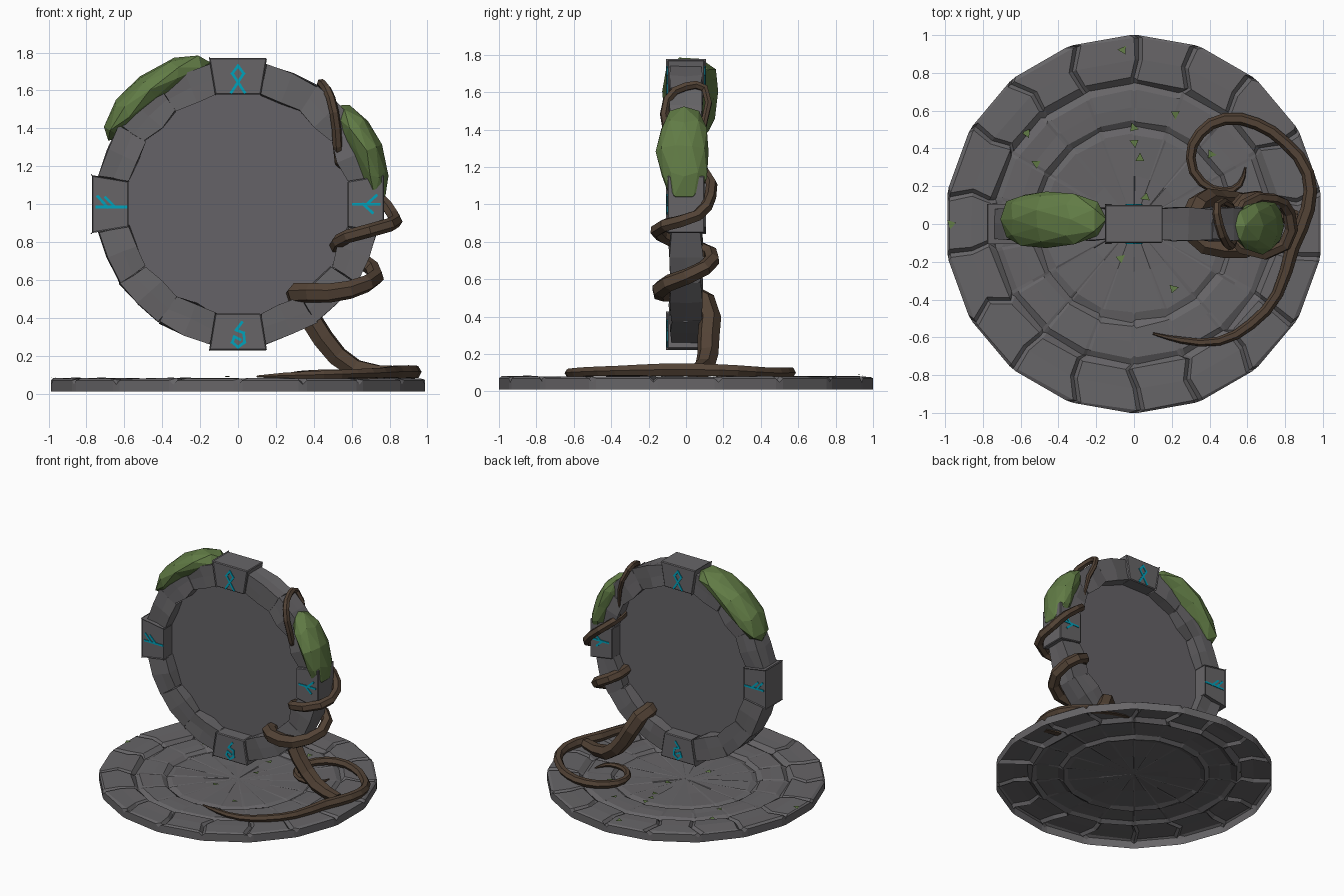
import bpy, bmesh, math, random
from mathutils import Vector

if "Cube" in bpy.data.objects:
    bpy.data.objects.remove(bpy.data.objects["Cube"])

random.seed(4)
C = 1.0  # height of the gate centre


def material(name, rgb):
    m = bpy.data.materials.new(name)
    m.diffuse_color = (*rgb, 1)
    m.use_nodes = True
    m.node_tree.nodes["Principled BSDF"].inputs["Base Color"].default_value = m.diffuse_color
    return m


STONE = material("grey stone", (0.135, 0.13, 0.137))
PORTAL = material("portal grey", (0.13, 0.123, 0.135))
MOSS = material("moss green", (0.12, 0.2, 0.06))
VINE = material("vine brown", (0.085, 0.055, 0.036))
RUNE = material("rune cyan", (0.0, 0.36, 0.5))


def finish(bm, name, mat):
    bmesh.ops.recalc_face_normals(bm, faces=bm.faces)
    me = bpy.data.meshes.new(name)
    bm.to_mesh(me)
    bm.free()
    me.materials.append(mat)
    ob = bpy.data.objects.new(name, me)
    bpy.context.collection.objects.link(ob)
    return ob


def rnd(a):
    return random.uniform(-a, a)


def polar(r, deg, y=0.0):
    a = math.radians(deg)
    return Vector((r * math.cos(a), y, C + r * math.sin(a)))


# round stepped base: 18 rim stones with joints, open underneath
def base():
    bm = bmesh.new()
    profile = [(1.0, .01), (1.0, .07), (.985, .08), (.87, .08), (.77, .078), (.74, .048),
               (.705, .066), (.62, .064), (.545, .062), (.515, .04), (.475, .052), (.25, .05)]
    rows = []
    for i, (r, z) in enumerate(profile):
        row = []
        for k in range(18):
            shift = rnd(2.5) if 1 < i < 5 else 0
            for d in (-1.3, 0, 1.3):
                a = math.radians(90 + 20 * k + d + shift)
                rr, zz = r, z
                if i > 1:
                    rr += rnd(.008) if i > 3 else 0
                    zz += rnd(.004)
                if 1 <= i <= 4 and d == 0:      # joint between rim stones
                    zz -= .022
                row.append(bm.verts.new((rr * math.cos(a), rr * math.sin(a), zz)))
        rows.append(row)
    n = len(rows[0])
    for a, b in zip(rows, rows[1:]):
        for j in range(n):
            bm.faces.new((a[j], a[(j + 1) % n], b[(j + 1) % n], b[j]))
    mid = bm.verts.new((0, 0, .05))
    for j in range(n):
        bm.faces.new((rows[-1][j], rows[-1][(j + 1) % n], mid))
    ob = finish(bm, "round_base", STONE)
    if ob.data.polygons[-1].normal.z < 0:       # keep the shell facing up
        ob.data.flip_normals()


base()


# ring stones: 16 steps, every fourth one a larger keystone with a rune
def ring_stone(k):
    key = k % 4 == 0
    mid = k * 22.5
    bm = bmesh.new()
    bmesh.ops.create_cube(bm, size=2)
    if not key:
        bmesh.ops.subdivide_edges(bm, edges=bm.edges[:], cuts=1, use_grid_fill=True)
    dx = Vector((math.cos(math.radians(mid)), 0, math.sin(math.radians(mid))))
    dt = Vector((-dx.z, 0, dx.x))
    for v in bm.verts:
        u, w, t = v.co
        if key:
            r = .675 + .097 * u
            half = .137 + .016 * u
            v.co = Vector((0, w * .1, C)) + dx * r + dt * half * t
        else:
            r = (.672 + .088 * u) * math.cos(math.radians(11.25))
            half = r * math.tan(math.radians(11.25))
            chip = .0 if abs(t) < .5 else .008  # stones shrink towards the joints
            v.co = (Vector((rnd(.007), w * (.088 - chip) + rnd(.006), C + rnd(.007)))
                    + dx * (r - chip * u) + dt * half * t)
    if key:
        bmesh.ops.bevel(bm, geom=bm.edges[:], offset=.006, segments=1, affect='EDGES')
    finish(bm, ("keystone_%d" if key else "ring_stone_%d") % k, STONE)


for k in range(16):
    ring_stone(k)

# flat portal sheet
bm = bmesh.new()
bm.faces.new([bm.verts.new(polar(.62, 11.25 + 22.5 * k)) for k in range(16)])
finish(bm, "portal_sheet", PORTAL)

# runes on the keystones, mirrored to the back
RUNES = {
    "top_rune": [[(-.035, 1.59), (.03, 1.69), (0, 1.73), (-.03, 1.69), (.035, 1.59)]],
    "left_rune": [[(-.745, .985), (-.59, .985)], [(-.74, 1.04), (-.69, .985)],
                  [(-.7, 1.035), (-.65, .985)]],
    "right_rune": [[(.61, 1), (.745, 1)], [(.68, 1), (.73, 1.045)], [(.66, 1), (.71, .955)]],
    "bottom_rune": [[(.02, .375), (-.01, .335), (.03, .32), (.035, .27), (0, .245),
                     (-.03, .27), (-.02, .3), (.01, .285)]],
}
for name, strokes in RUNES.items():
    bm = bmesh.new()
    for s in strokes:
        for p, q in zip(s, s[1:]):
            p, q = Vector(p), Vector(q)
            d = (q - p).normalized() * .007
            n = Vector((-d.y, d.x))
            pts = [p - d + n, q + d + n, q + d - n, p - d - n]
            f = bm.faces.new([bm.verts.new((c.x, -.099, c.y)) for c in pts])
            ext = bmesh.ops.extrude_face_region(bm, geom=[f])
            for v in ext["geom"]:
                if isinstance(v, bmesh.types.BMVert):
                    v.co.y -= .006
    ob = finish(bm, name, RUNE)
    ob.modifiers.new("back", 'MIRROR').use_axis = (False, True, False)


# moss clumps: lumpy balls bent along the ring
def moss(name, a0, a1, r, rr, y, ry, blunt):
    bm = bmesh.new()
    bmesh.ops.create_icosphere(bm, subdivisions=2, radius=1)
    for v in bm.verts:
        u, w, t = v.co
        s = max(.001, math.sqrt(u * u + w * w))
        g = s ** (blunt - 1)                    # below 1 gives blunter ends
        lump = 1 + rnd(.09)
        v.co = polar(r + rr * u * g * lump, (a0 + a1) / 2 + (a1 - a0) / 2 * t,
                     y + ry * w * g * lump)
    finish(bm, name, MOSS)


moss("left_moss", 101, 154, .762, .088, .025, .15, .65)
moss("right_moss", 0, 45, .737, .085, -.01, .142, .8)


# vines and roots: tapered six-sided tubes
def tube(name, pts):
    cu = bpy.data.curves.new(name, 'CURVE')
    cu.dimensions = '3D'
    cu.bevel_depth = 1
    cu.bevel_resolution = 1
    cu.resolution_u = 2
    cu.use_fill_caps = True
    sp = cu.splines.new('BEZIER')
    sp.bezier_points.add(len(pts) - 1)
    for b, (x, y, z, r) in zip(sp.bezier_points, pts):
        b.co = (x, y, z)
        b.radius = r
        b.handle_left_type = b.handle_right_type = 'AUTO'
    ob = bpy.data.objects.new(name, cu)
    bpy.context.collection.objects.link(ob)
    bpy.context.view_layer.update()
    me = bpy.data.meshes.new_from_object(ob.evaluated_get(bpy.context.evaluated_depsgraph_get()))
    bpy.data.objects.remove(ob)
    for p in me.polygons:
        p.use_smooth = False
    me.materials.clear()
    me.materials.append(VINE)
    bpy.context.collection.objects.link(bpy.data.objects.new(name, me))


tube("climbing_vine", [
    (.86, .03, .11, .04), (.62, .1, .13, .055), (.45, .12, .29, .06), (.34, .1, .48, .06),
    (.31, -.05, .53, .055), (.48, -.13, .53, .052), (.68, -.09, .58, .046),
    (.71, .1, .66, .042), (.58, .13, .74, .04), (.52, 0, .78, .038), (.58, -.13, .83, .036),
    (.8, -.11, .89, .036), (.82, .06, .94, .034), (.74, .13, 1.04, .032),
    (.58, .1, 1.17, .03), (.535, -.03, 1.23, .026), (.52, -.1, 1.4, .026),
    (.49, -.1, 1.56, .025), (.45, 0, 1.63, .024), (.44, .1, 1.62, .022),
    (.51, .1, 1.45, .018), (.535, .06, 1.22, .005)])
tube("ground_root", [
    (.1, -.58, .09, .006), (.25, -.615, .095, .018), (.45, -.62, .1, .024),
    (.62, -.53, .105, .028), (.76, -.37, .11, .03), (.84, -.12, .115, .038),
    (.92, .08, .115, .038), (.92, .27, .11, .034), (.8, .43, .1, .032),
    (.65, .53, .1, .032), (.48, .555, .1, .032), (.35, .48, .095, .03),
    (.3, .35, .09, .026), (.36, .22, .09, .024), (.48, .175, .09, .02),
    (.56, .21, .09, .016), (.59, .3, .09, .005)])

# small moss flecks on the base
bm = bmesh.new()
for x, y, z in [(-.57, .48, .068), (-.52, .32, .068), (0, .43, .06), (.03, .35, .057),
                (.22, .58, .07), (.41, .37, .068), (.06, .14, .056), (-.07, -.18, .056),
                (.21, -.34, .057), (-.06, .92, .085), (-.97, 0, .082), (0, .51, .06)]:
    a = random.uniform(0, 6.28)
    bm.faces.new([bm.verts.new((x + .028 * math.cos(a + d), y + .028 * math.sin(a + d),
                                z + random.uniform(0, .008))) for d in (0, 1.9, 4.0)])
finish(bm, "moss_flecks", MOSS)
